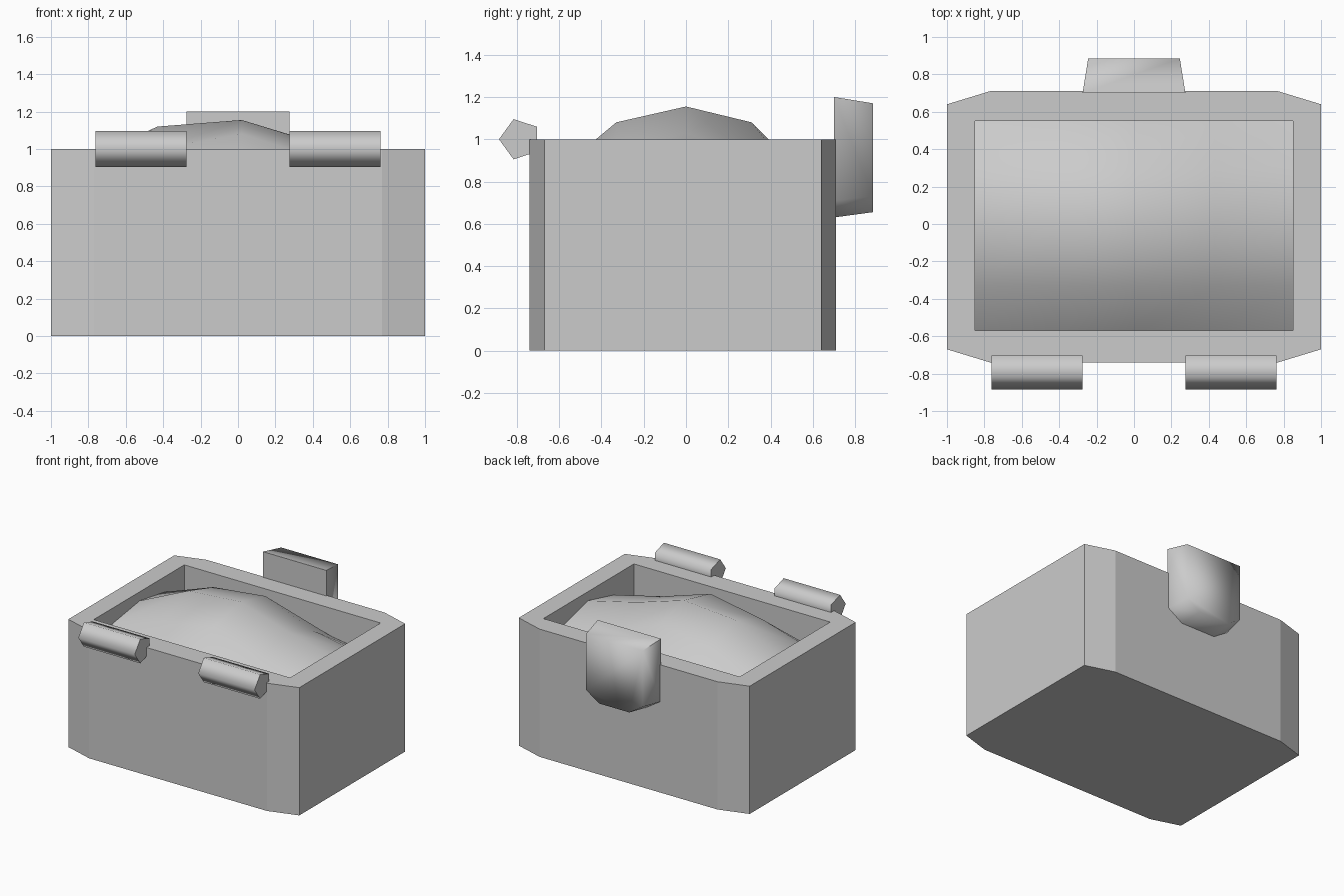
import bpy, bmesh, math

cube = bpy.data.objects.get("Cube")
if cube:
    bpy.data.objects.remove(cube, do_unlink=True)

grey = bpy.data.materials.new("light_grey")
grey.use_nodes = True
COLOUR = (0.6, 0.6, 0.6, 1)
grey.diffuse_color = COLOUR
grey.node_tree.nodes["Principled BSDF"].inputs["Base Color"].default_value = COLOUR


def finish(bm, name, angle=None):
    """Turn a bmesh into an object, optionally smooth up to an angle."""
    bmesh.ops.recalc_face_normals(bm, faces=bm.faces)
    mesh = bpy.data.meshes.new(name)
    bm.to_mesh(mesh)
    bm.free()
    mesh.materials.append(grey)
    obj = bpy.data.objects.new(name, mesh)
    bpy.context.collection.objects.link(obj)
    if angle:
        bpy.ops.object.select_all(action="DESELECT")
        obj.select_set(True)
        bpy.context.view_layer.objects.active = obj
        bpy.ops.object.shade_smooth_by_angle(angle=math.radians(angle))
    return obj


def loft(bm, start, end, caps=True):
    """Bridge two matching rings of points, with end caps."""
    a = [bm.verts.new(p) for p in start]
    b = [bm.verts.new(p) for p in end]
    for i in range(len(a)):
        j = (i + 1) % len(a)
        bm.faces.new((a[i], a[j], b[j], b[i]))
    if caps:
        bm.faces.new(a)
        bm.faces.new(b)
    return a, b


# Box body: chamfered outline with a rectangular well in the top
HEIGHT, WELL_FLOOR = 1.0, 0.6
half = [(1, -0.67), (1, 0.64), (0.77, 0.71)]
outline = [(0.77, -0.74)] + half
outline += [(-x, y) for x, y in reversed(outline)]
well = [(0.85, -0.57), (0.85, 0.55), (-0.85, 0.55), (-0.85, -0.57)]
bm = bmesh.new()
base, rim = loft(bm, [(x, y, 0) for x, y in outline],
                 [(x, y, HEIGHT) for x, y in outline], caps=False)
bm.faces.new(base)
lip, floor = loft(bm, [(x, y, HEIGHT) for x, y in well],
                  [(x, y, WELL_FLOOR) for x, y in well], caps=False)
bm.faces.new(floor)
for i in range(4):
    k, n = 2 * i, (i + 1) % 4
    bm.faces.new((rim[k], rim[k + 1], lip[i]))
    bm.faces.new((rim[k + 1], rim[(k + 2) % 8], lip[n], lip[i]))
finish(bm, "box_body")

# Heaped filling: a coarse smooth mound inside the well
columns = (-0.85, -0.43, 0.02, 0.43, 0.85)
rows = {
    -0.57: (0.72, 0.82, 0.88, 0.80, 0.72),
    -0.33: (0.88, 1.00, 1.08, 0.95, 0.85),
    0.0: (0.93, 1.12, 1.155, 1.03, 0.93),
    0.31: (0.88, 1.03, 1.08, 0.92, 0.85),
    0.55: (0.72, 0.82, 0.84, 0.78, 0.72),
}
bm = bmesh.new()
grid = [[bm.verts.new((x, y, z)) for x, z in zip(columns, heights)]
        for y, heights in rows.items()]
for r0, r1 in zip(grid, grid[1:]):
    for i in range(4):
        bm.faces.new((r0[i], r0[i + 1], r1[i + 1], r1[i]))
finish(bm, "filling", 80)

# Hinge knuckles: two five-sided barrels on the front edge
for side, name in ((-1, "right_hinge"), (1, "left_hinge")):
    ring = [(-0.785 - 0.1 * math.cos(math.tau * i / 5),
             1.0 + 0.1 * math.sin(math.tau * i / 5)) for i in range(5)]
    bm = bmesh.new()
    loft(bm, [(side * 0.275, y, z) for y, z in ring],
         [(side * 0.763, y, z) for y, z in ring])
    finish(bm, name, 80)

# Latch: a tapered plate on the back with clipped lower corners
def latch_ring(y, side, foot, top, corner, bottom):
    pts = [(side, top), (side, corner), (foot, bottom)]
    pts += [(-x, z) for x, z in reversed(pts)]
    return [(x, y, z) for x, z in pts]


bm = bmesh.new()
loft(bm, latch_ring(0.70, 0.275, 0.15, 1.2, 0.71, 0.63),
     latch_ring(0.885, 0.245, 0.13, 1.17, 0.73, 0.655))
finish(bm, "latch", 88)
